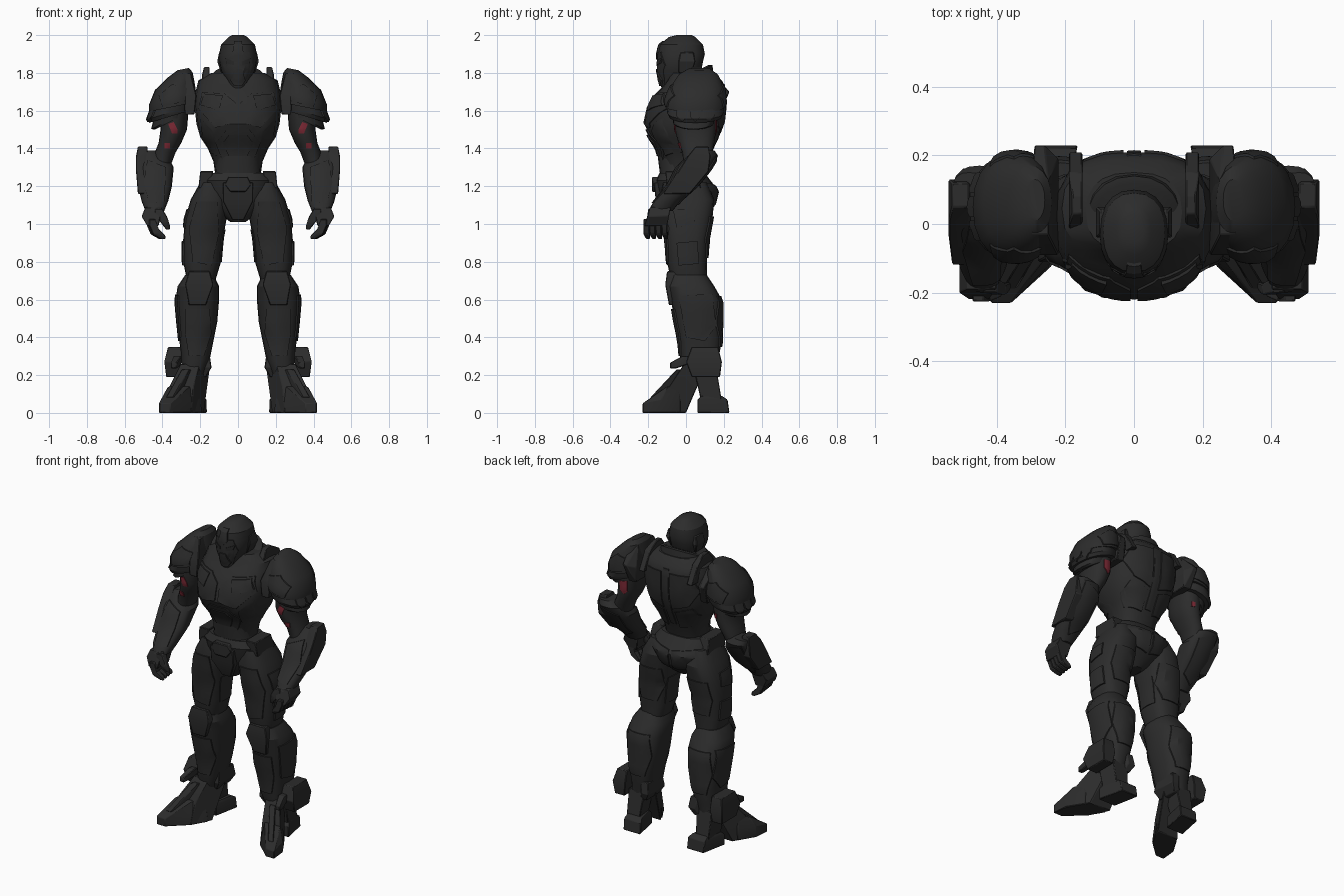
import bpy
import bmesh
from math import cos, sin, tau, radians, copysign
from mathutils import Matrix, Vector
from mathutils.bvhtree import BVHTree

cube = bpy.data.objects.get("Cube")
if cube:
    bpy.data.objects.remove(cube, do_unlink=True)

UNIT = 0.01  # all part sizes below are in hundredths
parts = []


def make_material(name, colour):
    mat = bpy.data.materials.new(name)
    mat.use_nodes = True
    mat.diffuse_color = (*colour, 1)
    shader = mat.node_tree.nodes["Principled BSDF"]
    shader.inputs["Base Color"].default_value = (*colour, 1)
    shader.inputs["Roughness"].default_value = 0.6
    return mat


CHARCOAL = make_material("charcoal armour", (.025, .025, .025))
JOINT = make_material("dark joint", (.02, .02, .02))
RED = make_material("red mark", (.2, .022, .035))


def finish(name, bm, mat, bevel=0):
    """Turn a bmesh into a named object with one colour."""
    bmesh.ops.recalc_face_normals(bm, faces=bm.faces)
    mesh = bpy.data.meshes.new(name)
    bm.to_mesh(mesh)
    bm.free()
    mesh.materials.append(mat)
    obj = bpy.data.objects.new(name, mesh)
    bpy.context.collection.objects.link(obj)
    if bevel:
        mod = obj.modifiers.new("edge bevel", "BEVEL")
        mod.width = bevel
        mod.segments = 1
        mod.limit_method = "ANGLE"
    parts.append(obj)
    return obj


def loft(name, *rows, power=2.5, sides=20, lean=(0, 0), mat=CHARCOAL):
    """Skin rounded sections (z, x0, x1, y0, y1); lean tilts each section."""
    bm = bmesh.new()
    rings = []
    for z, x0, x1, y0, y1 in rows:
        ring = []
        for i in range(sides):
            c, s = cos(tau * i / sides), sin(tau * i / sides)
            dx = (x1 - x0) / 2 * copysign(abs(c) ** (2 / power), c)
            dy = (y1 - y0) / 2 * copysign(abs(s) ** (2 / power), s)
            co = Vector(((x0 + x1) / 2 + dx, (y0 + y1) / 2 + dy,
                         z + lean[0] * dx + lean[1] * dy))
            ring.append(bm.verts.new(co * UNIT))
        rings.append(ring)
    for low, high in zip(rings, rings[1:]):
        for i in range(sides):
            j = (i + 1) % sides
            bm.faces.new((low[i], low[j], high[j], high[i]))
    bm.faces.new(rings[0])
    bm.faces.new(rings[-1])
    return finish(name, bm, mat)


def block(name, *rows, splay=0, mat=CHARCOAL):
    """Angular armour: convex hull of rectangles (z, x0, x1, y0, y1)."""
    bm = bmesh.new()
    for z, x0, x1, y0, y1 in rows:
        for x in (x0, x1):
            for y in (y0, y1):
                bm.verts.new(Vector((x + splay * y, y, z)) * UNIT)
    hull = bmesh.ops.convex_hull(bm, input=bm.verts)
    loose = {v for v in hull["geom_interior"] if isinstance(v, bmesh.types.BMVert)}
    bmesh.ops.delete(bm, geom=list(loose), context="VERTS")
    bmesh.ops.dissolve_limit(bm, angle_limit=radians(2), verts=bm.verts, edges=bm.edges)
    return finish(name, bm, mat, bevel=.004)


def bar(name, a, b, r, tip, mat=CHARCOAL):
    """Tapered square bar between two points."""
    rows = [(p[2] + dz, p[0] - w, p[0] + w, p[1] - w, p[1] + w)
            for p, w in ((a, r), (b, tip)) for dz in (-w, w)]
    return block(name, *rows, mat=mat)


def plate(name, host, facing, *outline, height=.8, mat=CHARCOAL):
    """Raised panel draped on a host; outline is (x, z), or (y, z) on a side."""
    tree = BVHTree.FromPolygons([v.co for v in host.data.vertices],
                                [p.vertices for p in host.data.polygons])
    ray = {"front": Vector((0, 1, 0)), "back": Vector((0, -1, 0)),
           "outer": Vector((-1, 0, 0)), "inner": Vector((1, 0, 0))}[facing]
    bm = bmesh.new()
    side = facing in ("outer", "inner")
    verts = [bm.verts.new((0, u, z) if side else (u, 0, z)) for u, z in outline]
    bm.faces.new(verts)
    bmesh.ops.scale(bm, vec=(UNIT, UNIT, UNIT), verts=bm.verts)
    bmesh.ops.triangulate(bm, faces=bm.faces)
    bmesh.ops.subdivide_edges(bm, edges=bm.edges, cuts=3, use_grid_fill=True)
    missed = []
    for v in bm.verts:
        hit = tree.ray_cast(v.co - ray * 2, ray)[0]
        if hit:
            v.co = hit - ray * height * UNIT
        else:
            missed.append(v)
    bmesh.ops.delete(bm, geom=missed, context="VERTS")
    rim = [e for e in bm.edges if e.is_boundary]
    skirt = bmesh.ops.extrude_edge_only(bm, edges=rim)["geom"]
    for v in skirt:
        if isinstance(v, bmesh.types.BMVert):
            v.co += ray * (height + .2) * UNIT
    return finish(name, bm, mat)


# Torso
chest = loft("chest", (126, -12, 12, -11, 9), (133, -13, 13, -13, 11), (140, -16, 16, -15, 14),
             (146, -20, 20, -19, 17), (153, -22, 22, -22, 20), (162, -23, 23, -20, 21),
             (168, -23, 23, -17, 21), (172, -22, 22, -13, 21), (176, -21, 21, -10, 19),
             (180, -14, 14, -8, 15))
loft("abdomen", (120, -15, 15, -13, 10), (128, -12, 12, -14, 9), (136, -12, 12, -15, 11))
hips = loft("hips", (101, -4, 4, -9, 5), (104, -8, 8, -11, 9), (110, -15, 15, -13, 15),
            (118, -19, 19, -15, 17), (123, -19, 19, -16, 13), (127, -16, 16, -14, 10))
loft("collar", (168, -17, 17, -16, 15), (177, -14, 14, -15, 14), (178, -12, 12, -13, 12),
     lean=(0, .5), power=2.2)
loft("neck", (172, -8, 8, -8, 9), (186, -8, 8, -9, 8), power=2, mat=JOINT)
block("groin_guard", (122, -8, 8, -17, -10), (112, -8, 8, -16, -8), (102, -3, 3, -12, 0))
block("belt_buckle", (125, -5, 5, -18, -12), (117, -4, 4, -18, -12), (121, -7, 7, -17, -12))
block("left_belt_pod", (128, 13, 20, -11, 5), (119, 15, 21, -10, 8))
plate("left_breast_plate", chest, "front", (1, 164), (7, 169), (19, 170), (21, 161), (12, 151), (1, 154))
plate("left_breast_upper_plate", chest, "front", (8, 168), (18, 169), (20, 163), (10, 160), height=1.5)
plate("left_rib_plate", chest, "front", (13, 149), (20, 156), (19, 147), (15, 138), (11, 136))
plate("stomach_plate", chest, "front", (-6, 150), (6, 150), (12, 143), (8, 133), (-8, 133), (-12, 143))
plate("stomach_inner_plate", chest, "front", (-5, 147), (5, 147), (8, 143), (5, 136), (-5, 136), (-8, 143),
      height=1.6)
plate("left_back_plate", chest, "back", (3, 172), (16, 172), (20, 162), (14, 152), (3, 148))
plate("spine_plate", chest, "back", (-2, 174), (2, 174), (2, 136), (-2, 136), height=.5)
plate("left_flank_plate", chest, "back", (4, 146), (15, 150), (17, 144), (13, 136), (4, 134))
plate("left_seat_plate", hips, "back", (1, 120), (15, 122), (16, 116), (10, 109), (1, 107))

# Head
head = loft("head", (172, -4, 4, -13, -3), (176, -6, 6, -14, 5), (181, -9, 9, -15, 8),
            (186, -10, 10, -15, 9), (190, -10, 10, -15, 10), (195, -9, 9, -14, 9),
            (199, -5, 5, -9, 5), (200, -3, 3, -5, 3), power=2.3)
plate("face_plate", head, "front", (-6, 191), (6, 191), (8, 184), (4, 174), (-4, 174), (-8, 184), height=.5)
plate("mouth_guard", head, "front", (-2, 182), (2, 182), (4, 176), (2, 173), (-2, 173), (-4, 176), height=1)
plate("crown_ridge", head, "front", (-2, 197), (2, 197), (3, 190), (0, 187), (-3, 190), height=.9)
plate("left_eye", head, "front", (2, 186), (7, 188), (6, 185), (2, 184), height=.8, mat=JOINT)
block("left_ear_pod", (180, 8, 9, -4, 3), (186, 8, 11, -4, 5), (191, 8, 10, -3, 4))

# Shoulders
block("left_shoulder_strap", (174, 15, 19, -3, 17), (183, 15, 18, 3, 8), (179, 15, 19, 0, 15),
      (168, 15, 19, 12, 21))
block("left_shoulder_frame", (158, 23, 28, -9, 18), (170, 26, 29, -8, 23), (168, 22, 28, -9, 19),
      (180, 25, 30, -3, 13))
dome = loft("left_shoulder_dome", (162, 22, 47, -11, 21), (166, 22, 47, -11, 21),
            (173, 23, 44, -8, 20), (179, 24, 37, -4, 17), (182, 26, 32, 1, 13), lean=(-.2, 0), power=2.2)
middle = loft("left_shoulder_middle_layer", (157, 24, 47, -9, 19), (159, 24, 48, -10, 20),
              (169, 24, 44, -9, 20), lean=(-.3, 0), power=2.2)
loft("left_shoulder_lower_layer", (154, 28, 44, -7, 15), (155, 27, 46, -7, 15),
     (163, 26, 44, -8, 18), lean=(-.5, 0), power=2.1)
plate("left_shoulder_front_plate", dome, "front", (27, 172), (35, 174), (42, 168), (40, 162), (28, 165))
plate("left_shoulder_back_plate", dome, "back", (27, 172), (35, 174), (42, 168), (40, 162), (28, 165))
for i, y in enumerate((-2, 5, 12)):
    plate(f"left_shoulder_feather_{i + 1}", middle, "outer", (y - 3, 163), (y + 3, 163),
          (y + 3, 157), (y, 154), (y - 3, 157))

# Arms and hands
arm = loft("left_upper_arm", (130, 36, 45, -1, 12), (138, 33, 44, -2, 14), (143, 30, 42, -4, 15),
           (150, 27, 41, -6, 16), (162, 26, 42, -6, 16), power=2.2)
forearm = loft("left_forearm", (107, 39, 49, -20, -7), (112, 37, 51, -17, -3), (120, 35, 53, -10, 6),
               (130, 34, 53, -5, 14), (136, 37, 53, 1, 17), (139, 43, 53, 4, 15))
block("left_elbow_guard", (141, 48, 53, 5, 12), (136, 49, 54, 1, 13), (128, 49, 54, -4, 12),
      (116, 48, 53, -12, 2))
plate("left_forearm_plate", forearm, "front", (38, 130), (48, 134), (50, 122), (47, 111), (39, 112))
plate("left_forearm_back_plate", forearm, "back", (38, 131), (50, 135), (50, 118), (46, 110), (39, 114))
plate("left_arm_mark", arm, "front", (32, 150), (34, 154), (37, 153), (35, 148), (32, 148),
      height=.4, mat=RED)
plate("left_elbow_mark", arm, "front", (36, 143), (39, 143), (39, 140), (36, 140), height=.6, mat=RED)
block("left_palm", (109, 40, 49, -19, -8), (104, 41, 51, -20, -9), (99, 42, 48, -22, -10))
for i in range(4):
    x, y = 45.5 + i * .4, -21 + i * 3.2
    bar(f"left_finger_{i + 1}_base", (x, y, 101), (x - 2, y, 96), 1.6, 1.5)
    bar(f"left_finger_{i + 1}_tip", (x - 2, y, 96), (x - 6, y + 1, 93), 1.5, 1)
bar("left_thumb_base", (42, -18, 106), (39, -19, 102), 2, 1.6)
bar("left_thumb_tip", (39, -19, 102), (37, -18, 98), 1.6, 1)

# Legs
thigh = loft("left_thigh", (70, 12, 27, -8, 11), (80, 9, 29, -10, 11), (92, 8, 29, -11, 12),
             (103, 6, 28, -13, 14), (113, 5, 25, -14, 15), (122, 9, 20, -12, 11), power=2.7)
shin = loft("left_shin", (20, 18, 30, -1, 16), (28, 15, 30, -3, 17), (38, 13, 31, -4, 19),
            (48, 11, 32, -6, 19), (60, 10, 33, -8, 19), (67, 10, 32, -10, 15), (73, 13, 28, -9, 11),
            power=2.7)
block("left_knee_guard", (75, 15, 26, -10, 0), (68, 13, 28, -11, 0), (57, 17, 26, -9, 0))
plate("left_thigh_front_plate", thigh, "front", (11, 112), (22, 112), (26, 98), (24, 80), (14, 78), (10, 95))
plate("left_thigh_back_plate", thigh, "back", (9, 104), (24, 104), (26, 92), (24, 82), (13, 82), (9, 92))
plate("left_thigh_upper_side_plate", thigh, "outer", (-7, 108), (4, 108), (5, 100), (-5, 98))
plate("left_thigh_lower_side_plate", thigh, "outer", (-5, 90), (6, 91), (7, 79), (-4, 78), height=1)
plate("left_thigh_inner_plate", thigh, "inner", (-6, 97), (7, 97), (7, 80), (-5, 80), height=.5)
plate("left_shin_front_plate", shin, "front", (15, 55), (28, 55), (28, 42), (26, 30), (18, 30), (14, 42))
plate("left_calf_plate", shin, "back", (14, 62), (29, 62), (30, 48), (27, 35), (17, 35), (13, 48))
plate("left_shin_side_plate", shin, "outer", (-4, 62), (14, 63), (16, 46), (10, 38), (0, 40))

# Ankles and feet, toes turned outward
block("left_ankle_outer_guard", (35, 30, 37, 3, 17), (27, 30, 39, 0, 19), (19, 31, 38, 3, 18))
block("left_ankle_inner_guard", (31, 15, 20, 2, 17), (24, 14, 19, 1, 18), (19, 17, 21, 3, 16))
bar("left_ankle_spur", (32, 0, 28), (34, -7, 25), 2, 1.5)
block("left_toe_cap", (0, 22, 28, -23, -21), (5, 22, 28, -23, -19), (0, 17, 33, -13, -3),
      (7, 18, 33, -13, -3), (14, 20, 31, -10, -4), splay=-.6)
block("left_instep", (0, 18, 33, -13, 0), (14, 19, 32, -9, 6), (26, 20, 30, -1, 11), splay=-.5)
block("left_toe_ridge", (8, 23, 27, -19, -8), (17, 23, 27, -9, -4), (23, 23, 27, -5, 0), splay=-.6)
block("left_heel", (0, 21, 33, 6, 23), (7, 21, 33, 6, 22), (9, 22, 32, 8, 19), splay=-.2)
block("left_heel_column", (6, 22, 31, 8, 19), (24, 20, 31, 4, 16), splay=-.1)

# Mirror every left part to the right side
for obj in [p for p in parts if p.name.startswith("left_")]:
    twin = obj.copy()
    twin.data = obj.data.copy()
    twin.name = twin.data.name = obj.name.replace("left_", "right_")
    twin.data.transform(Matrix.Scale(-1, 4, (1, 0, 0)))
    twin.data.flip_normals()
    bpy.context.collection.objects.link(twin)
    parts.append(twin)

# Back arm marks differ in size between the two sides
plate("left_arm_back_mark", arm, "back", (31, 156), (36, 155), (36, 150), (33, 147), (31, 149),
      height=.5, mat=RED)
plate("right_arm_back_mark", bpy.data.objects["right_upper_arm"], "back",
      (-31, 152), (-33, 152), (-33, 149), (-31, 149), height=.4, mat=RED)

# Smooth the rounded shells, keep panel edges sharp
bpy.ops.object.select_all(action="DESELECT")
for obj in parts:
    obj.select_set(True)
bpy.context.view_layer.objects.active = parts[0]
bpy.ops.object.shade_smooth_by_angle(angle=radians(28))
